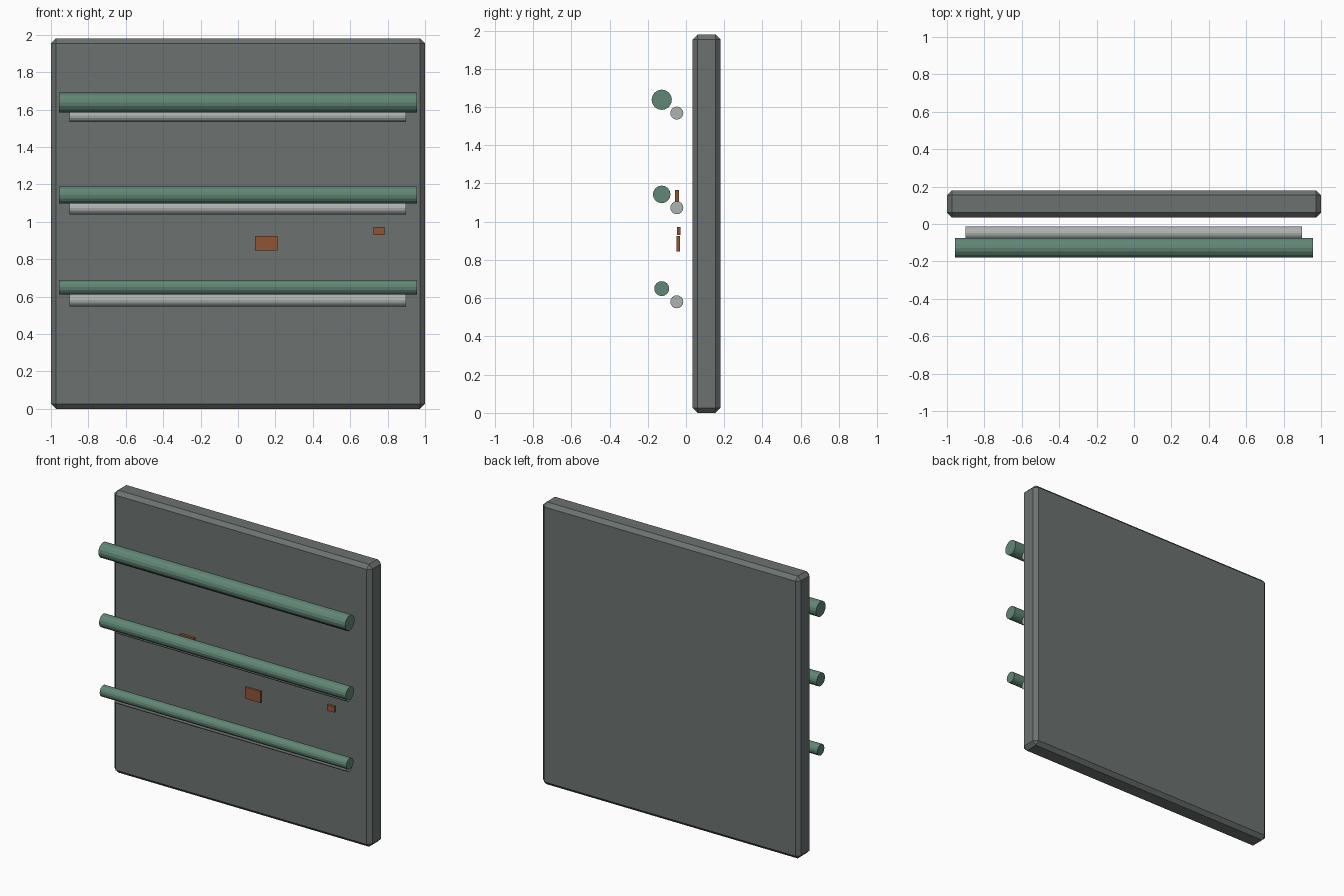
import bpy
import math

if "Cube" in bpy.data.objects:
    bpy.data.objects.remove(bpy.data.objects["Cube"])


def material(name, color):
    m = bpy.data.materials.new(name)
    m.diffuse_color = (*color, 1)
    m.use_nodes = True
    m.node_tree.nodes["Principled BSDF"].inputs["Base Color"].default_value = m.diffuse_color
    return m


slab_grey = material("dark_grey", (0.15, 0.17, 0.165))
pipe_green = material("pipe_green", (0.12, 0.24, 0.18))
pipe_grey = material("pipe_grey", (0.42, 0.45, 0.44))
rust = material("rust", (0.28, 0.09, 0.035))


def box(name, lo, hi, mat, bevel=0):
    bpy.ops.mesh.primitive_cube_add(size=1, location=[(a + b) / 2 for a, b in zip(lo, hi)])
    ob = bpy.context.object
    ob.name = name
    ob.scale = [b - a for a, b in zip(lo, hi)]
    bpy.ops.object.transform_apply(location=False, rotation=False, scale=True)
    ob.data.materials.append(mat)
    if bevel:
        mod = ob.modifiers.new("chamfer", 'BEVEL')
        mod.width = bevel
        mod.segments = 1
    return ob


def pipe(name, x0, x1, y, z, radius, mat, sides):
    bpy.ops.mesh.primitive_cylinder_add(vertices=sides, radius=radius, depth=x1 - x0,
                                        location=((x0 + x1) / 2, y, z),
                                        rotation=(0, math.pi / 2, 0))
    ob = bpy.context.object
    ob.name = name
    ob.data.materials.append(mat)
    return ob


# Chamfered wall slab
box("wall_slab", (-1, 0.035, 0), (1, 0.18, 1.98), slab_grey, 0.026)

# Pipe pairs: large green pipe in front, thin grey pipe behind and below
rows = [("lower", 0.65, 0.039, 0.581), ("middle", 1.143, 0.046, 1.073), ("upper", 1.638, 0.053, 1.568)]
for row, z, radius, z_thin in rows:
    pipe(row + "_pipe", -0.957, 0.957, -0.127, z, radius, pipe_green, 16)
    pipe(row + "_thin_pipe", -0.9, 0.897, -0.048, z_thin, 0.034, pipe_grey, 16)

# Rust patches between the pipes and the wall
box("rust_patch_large", (0.09, -0.05, 0.845), (0.21, -0.032, 0.925), rust)
box("rust_patch_small", (0.725, -0.048, 0.93), (0.783, -0.03, 0.972), rust)
box("rust_patch_upper", (-0.418, -0.057, 1.095), (-0.305, -0.037, 1.165), rust)
